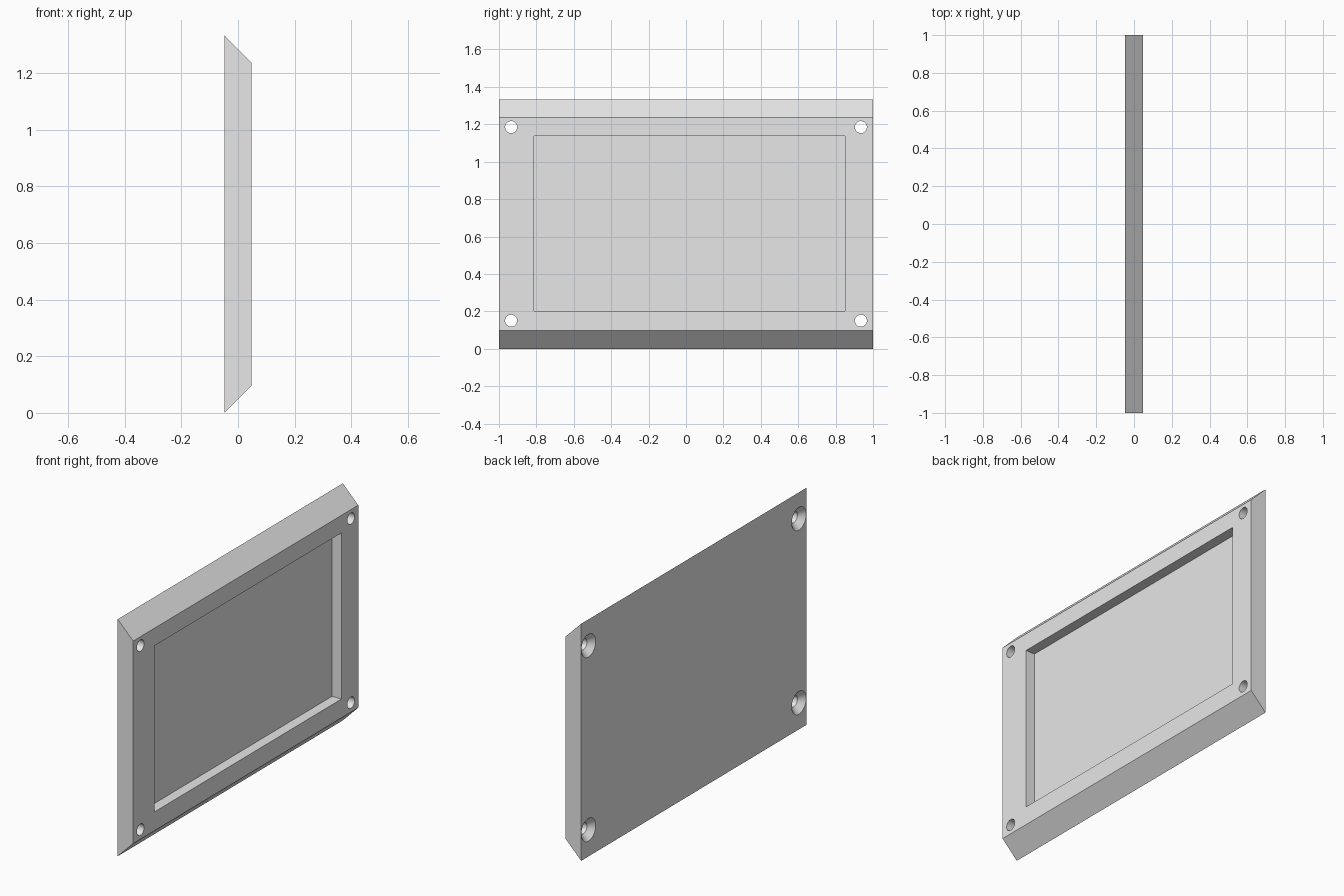
import bpy, bmesh
from math import radians
from mathutils import Matrix

cube = bpy.data.objects.get("Cube")
if cube:
    bpy.data.objects.remove(cube, do_unlink=True)

HALF = 0.048      # half the plate thickness
HEIGHT = 1.333
SLOPE = 0.097     # inset of the sloped long edges

grey = bpy.data.materials.new("light grey")
grey.use_nodes = True
grey.diffuse_color = (0.8, 0.8, 0.8, 1)
grey.node_tree.nodes["Principled BSDF"].inputs["Base Color"].default_value = (0.8, 0.8, 0.8, 1)


def add_object(name, bm):
    bmesh.ops.recalc_face_normals(bm, faces=bm.faces)
    mesh = bpy.data.meshes.new(name)
    bm.to_mesh(mesh)
    bm.free()
    mesh.materials.append(grey)
    obj = bpy.data.objects.new(name, mesh)
    bpy.context.collection.objects.link(obj)
    return obj


def box(name, low, high):
    bm = bmesh.new()
    bmesh.ops.create_cube(bm, size=1)
    for v in bm.verts:
        v.co = [(a + b) / 2 + c * (b - a) for a, b, c in zip(low, high, v.co)]
    return add_object(name, bm)


def spin_along_x(name, profile, y, z):
    """Revolve (x, radius) points around an axis parallel to x."""
    bm = bmesh.new()
    verts = [bm.verts.new((x, r, 0)) for x, r in profile]
    edges = [bm.edges.new(pair) for pair in zip(verts, verts[1:])]
    bmesh.ops.spin(bm, geom=verts + edges, cent=(0, 0, 0), axis=(1, 0, 0),
                   angle=radians(360), steps=40, use_merge=True)
    bmesh.ops.remove_doubles(bm, verts=bm.verts, dist=1e-5)
    bmesh.ops.translate(bm, verts=bm.verts, vec=(0, y, z))
    return add_object(name, bm)


# Plate: trapezoid profile extruded along y
bm = bmesh.new()
profile = [(-HALF, 0), (HALF, SLOPE), (HALF, HEIGHT - SLOPE), (-HALF, HEIGHT)]
face = bm.faces.new([bm.verts.new((x, -1, z)) for x, z in profile])
extruded = bmesh.ops.extrude_face_region(bm, geom=[face])["geom"]
bmesh.ops.translate(bm, vec=(0, 2, 0),
                    verts=[g for g in extruded if isinstance(g, bmesh.types.BMVert)])
plate = add_object("recessed_plate", bm)

# Shallow rectangular recess
cutters = [box("recess_cutter", (HALF - 0.058, -0.812, 0.203), (0.2, 0.85, 1.137))]

# Countersunk screw holes in the four corners
hole = [(-0.08, 0), (-0.08, 0.064), (-HALF, 0.064), (-HALF + 0.032, 0.032),
        (0.08, 0.032), (0.08, 0)]
for y in (-0.935, 0.935):
    for z in (0.15, 1.185):
        cutters.append(spin_along_x("screw_hole_cutter", hole, y, z))

bpy.ops.object.select_all(action='DESELECT')
plate.select_set(True)
bpy.context.view_layer.objects.active = plate
for cutter in cutters:
    mod = plate.modifiers.new("cut", 'BOOLEAN')
    mod.operation = 'DIFFERENCE'
    mod.solver = 'EXACT'
    mod.object = cutter
    bpy.ops.object.modifier_apply(modifier=mod.name)
    bpy.data.objects.remove(cutter, do_unlink=True)

bpy.ops.object.shade_smooth_by_angle(angle=radians(30))
